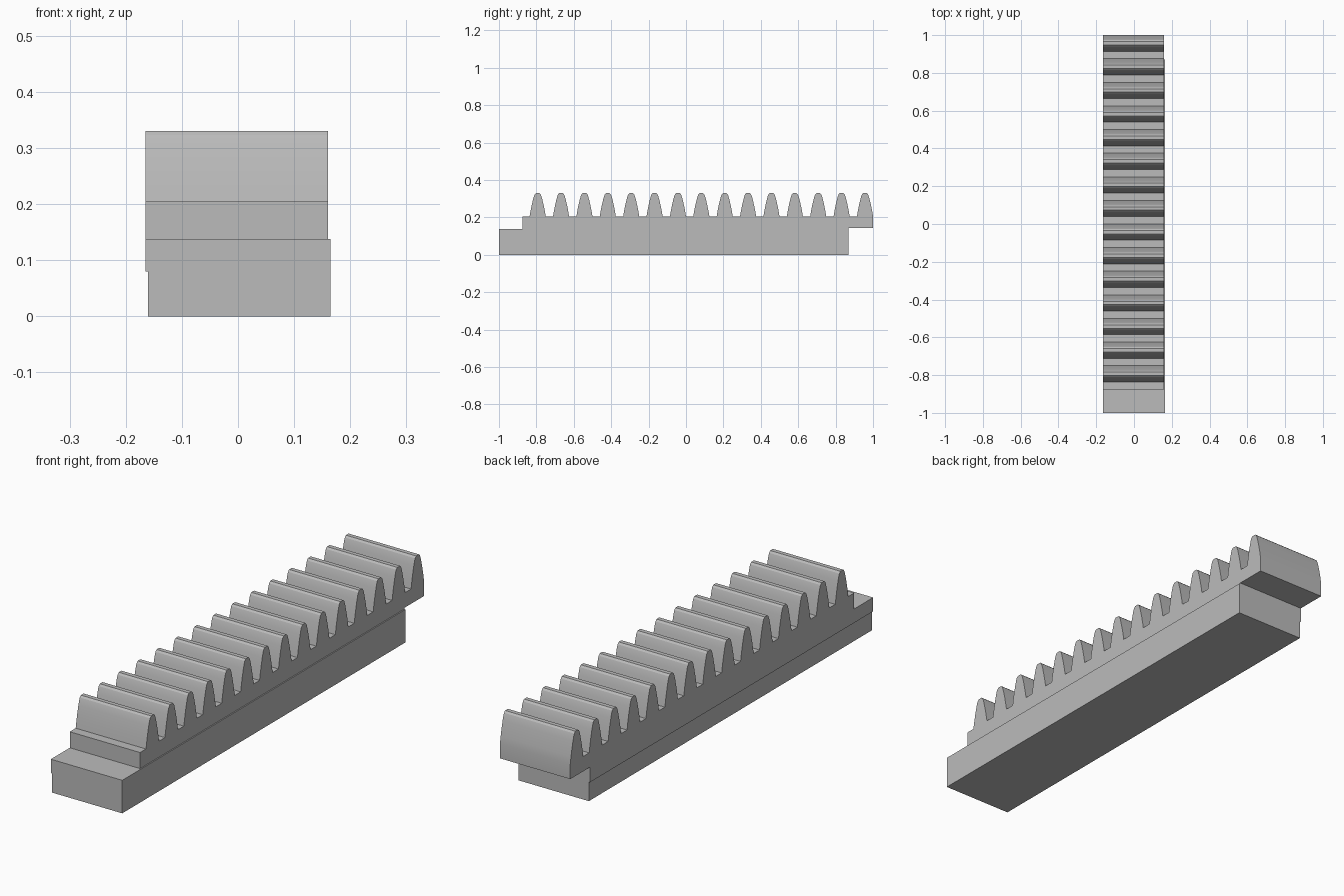
import bpy
import bmesh
import math

cube = bpy.data.objects.get("Cube")
if cube:
    bpy.data.objects.remove(cube, do_unlink=True)

# Single grey material
grey = bpy.data.materials.new("plain grey")
grey.use_nodes = True
colour = (0.5, 0.5, 0.5, 1)
grey.diffuse_color = colour
grey.node_tree.nodes["Principled BSDF"].inputs["Base Color"].default_value = colour


def extrude_profile(name, profile, x0, x1):
    """Extrude a closed (y, z) outline from x0 to x1."""
    bm = bmesh.new()
    face = bm.faces.new([bm.verts.new((x0, y, z)) for y, z in profile])
    grown = bmesh.ops.extrude_face_region(bm, geom=[face])
    verts = [v for v in grown["geom"] if isinstance(v, bmesh.types.BMVert)]
    bmesh.ops.translate(bm, verts=verts, vec=(x1 - x0, 0, 0))
    bmesh.ops.recalc_face_normals(bm, faces=bm.faces)
    mesh = bpy.data.meshes.new(name)
    bm.to_mesh(mesh)
    bm.free()
    obj = bpy.data.objects.new(name, mesh)
    bpy.context.collection.objects.link(obj)
    mesh.materials.append(grey)
    return obj


# Backing bar under the rack
extrude_profile("backing_bar", [(-1, 0), (0.87, 0), (0.87, 0.138), (-1, 0.138)],
                -0.16, 0.165)

# Half outline of one tooth, from root to tip: (half width, height)
TOOTH = [(0.043, 0.205), (0.038, 0.235), (0.032, 0.265), (0.025, 0.295),
         (0.020, 0.313), (0.016, 0.323), (0.009, 0.330)]
COUNT, PITCH, LAST = 15, 0.125, 0.957

# Rack with a lap joint at each end and a row of curved teeth
outline = [(0.87, 0.143), (0.87, 0.08), (-1, 0.08), (-1, 0.138),
           (-0.875, 0.138), (-0.875, 0.205)]
for i in range(COUNT):
    centre = LAST - PITCH * (COUNT - 1 - i)
    outline += [(centre - w, z) for w, z in TOOTH]
    outline += [(centre + w, z) for w, z in reversed(TOOTH)]
outline.append((1, 0.143))
rack = extrude_profile("toothed_rack", outline, -0.165, 0.16)

bpy.ops.object.select_all(action="DESELECT")
rack.select_set(True)
bpy.context.view_layer.objects.active = rack
bpy.ops.object.shade_smooth_by_angle(angle=math.radians(15))
